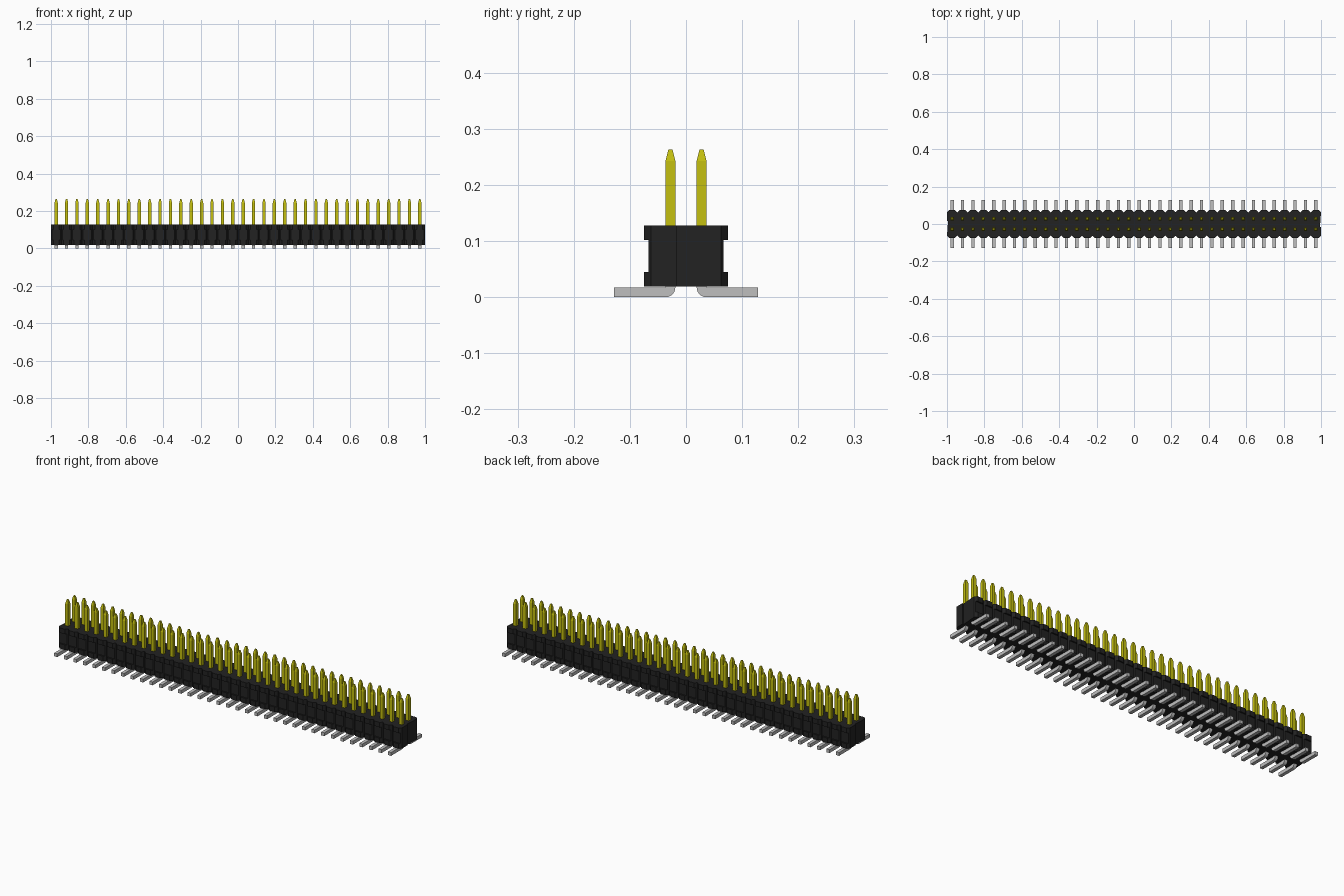
import bpy, bmesh, math

if "Cube" in bpy.data.objects:
    bpy.data.objects.remove(bpy.data.objects["Cube"])

COUNT = 36
PITCH = 2 / COUNT
ROW_Y = PITCH / 2
PIN = 0.0088            # half thickness of a pin
HALF_Y = 0.0745         # half depth of the housing
CHAMFER = 0.0125
RECESS = 0.0075
BOTTOM, TOP = 0.019, 0.128


def material(name, rgb, metallic=0.0):
    m = bpy.data.materials.new(name)
    m.use_nodes = True
    m.diffuse_color = (*rgb, 1)
    bsdf = m.node_tree.nodes["Principled BSDF"]
    bsdf.inputs["Base Color"].default_value = (*rgb, 1)
    bsdf.inputs["Metallic"].default_value = metallic
    return m


def loft(name, rings, mat):
    """Skin a stack of closed rings with equal point counts and cap both ends."""
    bm = bmesh.new()
    loops = [[bm.verts.new(p) for p in ring] for ring in rings]
    n = len(loops[0])
    for a, b in zip(loops, loops[1:]):
        for i in range(n):
            j = (i + 1) % n
            bm.faces.new((a[i], a[j], b[j], b[i]))
    caps = [bm.faces.new(loops[0]), bm.faces.new(loops[-1])]
    bmesh.ops.recalc_face_normals(bm, faces=bm.faces)
    bmesh.ops.triangulate(bm, faces=caps)
    me = bpy.data.meshes.new(name)
    bm.to_mesh(me)
    bm.free()
    ob = bpy.data.objects.new(name, me)
    bpy.context.collection.objects.link(ob)
    me.materials.append(mat)
    return ob


def repeat(ob):
    """Mirror to the back row, then repeat along the housing."""
    ob.location.x = -1 + PITCH / 2
    mir = ob.modifiers.new("rows", 'MIRROR')
    mir.use_axis = (False, True, False)
    mir.use_mirror_merge = False
    arr = ob.modifiers.new("columns", 'ARRAY')
    arr.count = COUNT
    arr.use_relative_offset = False
    arr.use_constant_offset = True
    arr.constant_offset_displace = (PITCH, 0, 0)


black = material("black plastic", (0.016, 0.016, 0.016))
gold = material("yellow contact", (0.56, 0.53, 0.005))
silver = material("silver solder tail", (0.52, 0.52, 0.52))


# Housing: scalloped outline with a slot in each end
def outline(recess, z):
    h, c = HALF_Y - recess, CHAMFER - recess
    front = []
    for i in range(COUNT):
        x0 = -1 + i * PITCH
        front += [(x0, -(h - c)), (x0 + c, -h), (x0 + PITCH - c, -h)]
    front.append((1, -(h - c)))
    s, d = 0.017, 0.006
    right_end = [(1, -s), (1 - d, -s)]
    half = front + right_end
    return [(x, y, z) for x, y in half] + [(-x, -y, z) for x, y in half]


levels = [(0, BOTTOM), (0, 0.045), (RECESS, 0.045),
          (RECESS, 0.102), (0, 0.102), (0, TOP)]
loft("housing", [outline(r, z) for r, z in levels], black)


# Contact pins with tapered tips
def square(half, z):
    return [(sx * half, -ROW_Y + sy * half, z)
            for sx, sy in ((-1, -1), (1, -1), (1, 1), (-1, 1))]


pins = loft("contact_pins",
            [square(PIN, 0.03), square(PIN, 0.243), square(0.0038, 0.263)], gold)
repeat(pins)

# Solder tails: bent strip leaving outward under the housing
inner, outer, thick = -ROW_Y + PIN, -ROW_Y - PIN, 2 * PIN
profile = [(outer, 0.03), (outer, thick), (-0.128, thick), (-0.128, 0)]
for k in range(7):
    a = math.radians(-90 + 15 * k)
    profile.append((inner - thick + thick * math.cos(a), thick + thick * math.sin(a)))
profile.append((inner, 0.03))
tails = loft("solder_tails", [[(x, y, z) for y, z in profile] for x in (-PIN, PIN)], silver)
repeat(tails)

# Smooth only the bend of the tails
bpy.ops.object.select_all(action='DESELECT')
tails.select_set(True)
bpy.context.view_layer.objects.active = tails
bpy.ops.object.shade_smooth_by_angle(angle=math.radians(30))
